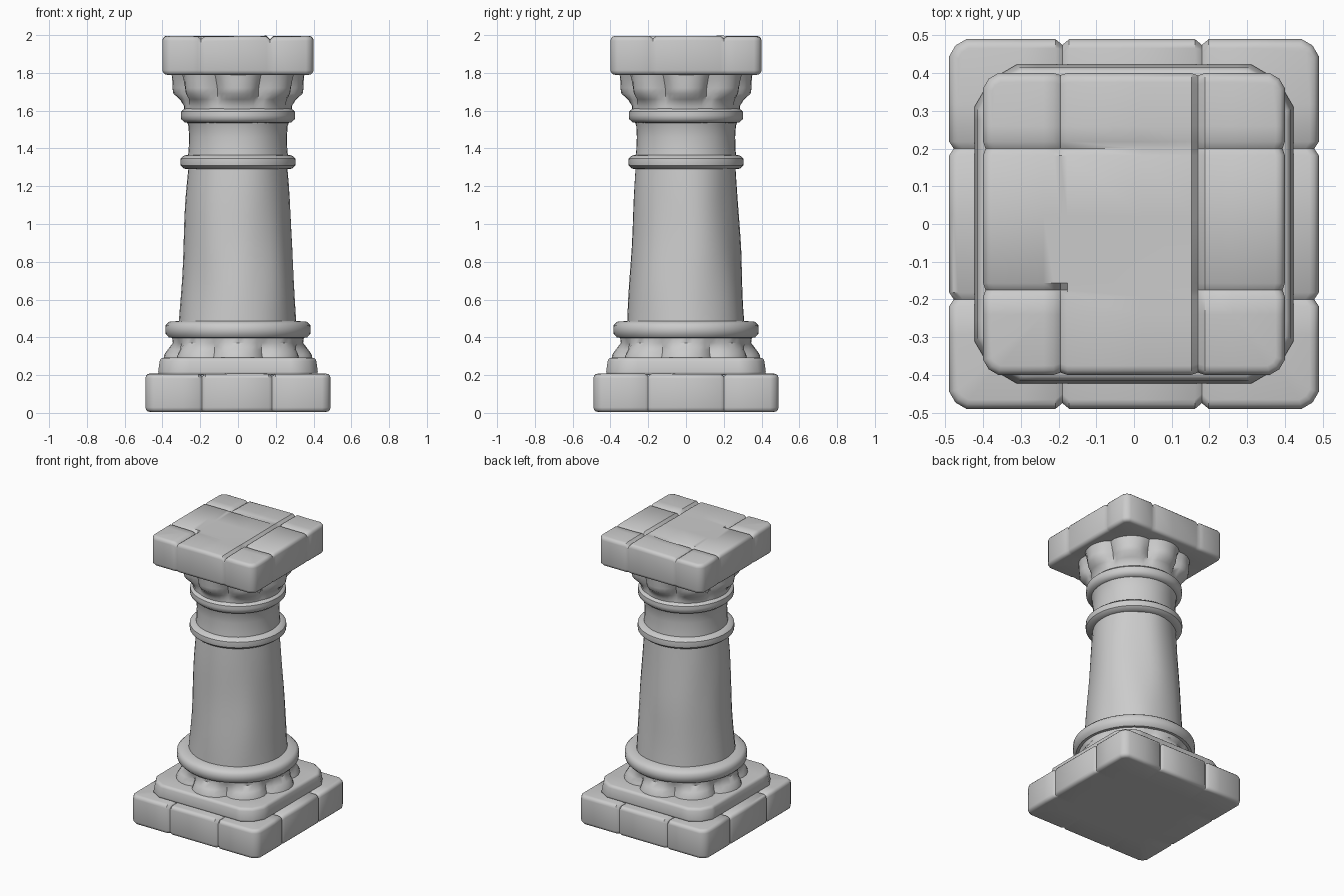
import bpy, bmesh, math
from mathutils import Vector, noise

if "Cube" in bpy.data.objects:
    bpy.data.objects.remove(bpy.data.objects["Cube"])

stone = bpy.data.materials.new("grey stone")
stone.diffuse_color = (0.6, 0.6, 0.6, 1)
stone.use_nodes = True
stone.node_tree.nodes["Principled BSDF"].inputs["Base Color"].default_value = stone.diffuse_color


def finish(bm, name, angle):
    bmesh.ops.recalc_face_normals(bm, faces=bm.faces)
    me = bpy.data.meshes.new(name)
    bm.to_mesh(me)
    bm.free()
    me.materials.append(stone)
    ob = bpy.data.objects.new(name, me)
    bpy.context.collection.objects.link(ob)
    bpy.ops.object.select_all(action='DESELECT')
    ob.select_set(True)
    bpy.context.view_layer.objects.active = ob
    bpy.ops.object.shade_smooth_by_angle(angle=math.radians(angle))
    return ob


def slab(name, half, z0, z1, chamfer, rounding, cracks=(), taper=1.0, wobble=0.0):
    """Worn square block; cracks are (axis, position, from, to, top depth, side depth)."""
    bm = bmesh.new()
    bmesh.ops.create_cube(bm, size=1)
    for v in bm.verts:
        s = 2 * half * (taper if v.co.z > 0 else 1)
        v.co = Vector((v.co.x * s, v.co.y * s, z0 if v.co.z < 0 else z1))
    # worn vertical corners, then softened rims
    corners = [e for e in bm.edges if abs(e.verts[0].co.z - e.verts[1].co.z) > 0.01]
    bmesh.ops.bevel(bm, geom=corners, offset=chamfer, segments=2, affect='EDGES', profile=0.4)
    rims = [e for e in bm.edges if abs(e.verts[0].co.z - e.verts[1].co.z) < 1e-4]
    bmesh.ops.bevel(bm, geom=rims, offset=rounding, segments=3, affect='EDGES', profile=0.5)
    # grid cuts along the cracks
    cuts = {(a, round(c + d, 4)) for a, c, *_ in cracks for d in (-0.018, 0, 0.018)}
    cuts |= {(a, p) for a in (0, 1) for p in (-half * 0.6, half * 0.05, half * 0.65)}
    for a, p in sorted(cuts):
        n = Vector((1, 0, 0)) if a == 0 else Vector((0, 1, 0))
        bmesh.ops.bisect_plane(bm, geom=bm.verts[:] + bm.edges[:] + bm.faces[:],
                               plane_co=n * p, plane_no=n)
    for v in bm.verts:
        old = v.co.copy()
        for a, c, lo, hi, top, side in cracks:
            o = 1 - a
            if abs(old[a] - c) < 1e-3 and lo <= old[o] <= hi:
                if old.z > z1 - rounding * 1.1:
                    v.co.z -= top
                if abs(old[o]) > half - rounding * 1.1:
                    v.co[o] -= math.copysign(side, old[o])
        if old.z > (z0 + z1) / 2:
            v.co.z -= wobble * (0.5 + 0.5 * noise.noise(old * 4))
    return finish(bm, name, 40)


def turned(name, rings, segments=64, lobes=8, wear=0.0):
    """Lathed part; rings are (height, radius, lobe depth)."""
    bm = bmesh.new()
    loops = []
    for z, r, amp in rings:
        loop = []
        for i in range(segments):
            t = 2 * math.pi * i / segments
            d = Vector((math.cos(t), math.sin(t), 0))
            valley = 1 - abs(math.cos(lobes * t / 2)) ** 0.7
            chip = wear * noise.noise(Vector((d.x * 1.6, d.y * 1.6, z * 2.2)))
            co = d * (r - amp * valley + chip)
            co.z = z
            loop.append(bm.verts.new(co))
        loops.append(loop)
    for a, b in zip(loops, loops[1:]):
        for i in range(segments):
            j = (i + 1) % segments
            bm.faces.new((a[i], a[j], b[j], b[i]))
    bm.faces.new(loops[0][::-1])
    bm.faces.new(loops[-1])
    return finish(bm, name, 42)


# base block, split into rough stones by notches on every side
slab("base_block", 0.49, 0.005, 0.21, 0.045, 0.024, [
    (0, -0.19, -1, 1, 0.012, 0.015), (0, 0.18, -1, 1, 0.012, 0.015),
    (1, -0.2, -1, 1, 0.012, 0.012), (1, 0.2, -1, 1, 0.012, 0.012)], wobble=0.006)

# stepped plinth
slab("plinth", 0.425, 0.20, 0.292, 0.11, 0.018, taper=0.97)

# toothed foot under the lower ring
turned("toothed_foot", [(0.28, 0.395, 0.05), (0.31, 0.39, 0.06), (0.335, 0.372, 0.05),
                        (0.37, 0.345, 0.01), (0.41, 0.35, 0)])


def ring(name, z0, z1, r, inner):
    h = z1 - z0
    turned(name, [(z0, inner, 0), (z0 + h * 0.04, r - 0.02, 0), (z0 + h * 0.25, r - 0.002, 0),
                  (z0 + h * 0.5, r, 0), (z0 + h * 0.75, r - 0.002, 0),
                  (z0 + h * 0.95, r - 0.02, 0), (z1, inner, 0)])


ring("lower_ring", 0.395, 0.487, 0.385, 0.31)

# tapered shaft with gentle wear
turned("shaft", [(0.45 + 0.085 * i, 0.313 - 0.0052 * i, 0) for i in range(11)], 40, wear=0.012)

ring("middle_ring", 1.29, 1.367, 0.305, 0.255)
turned("neck", [(1.34, 0.268, 0), (1.39, 0.262, 0), (1.46, 0.26, 0),
                (1.52, 0.264, 0), (1.56, 0.28, 0)], 40, wear=0.004)
ring("upper_ring", 1.535, 1.615, 0.303, 0.265)

# capital of eight leaves
turned("leafy_capital", [(1.59, 0.285, 0), (1.625, 0.285, 0.005), (1.66, 0.308, 0.03),
                         (1.69, 0.342, 0.06), (1.72, 0.347, 0.06), (1.76, 0.348, 0.045),
                         (1.80, 0.352, 0.03)])

# cracked top slab
slab("top_slab", 0.40, 1.79, 2.0, 0.04, 0.024, [
    (0, 0.17, -1, 1, 0.018, 0.006), (0, -0.195, -1, -0.16, 0.014, 0.006),
    (0, -0.195, 0.19, 1, 0.012, 0.005), (1, 0.2, -1, 0.02, 0.012, 0.006),
    (1, -0.175, -1, -0.19, 0.015, 0.006), (1, -0.175, 0.17, 1, 0.012, 0.006),
    (1, 0.2, 0.17, 1, 0.012, 0.006)], wobble=0.012)
